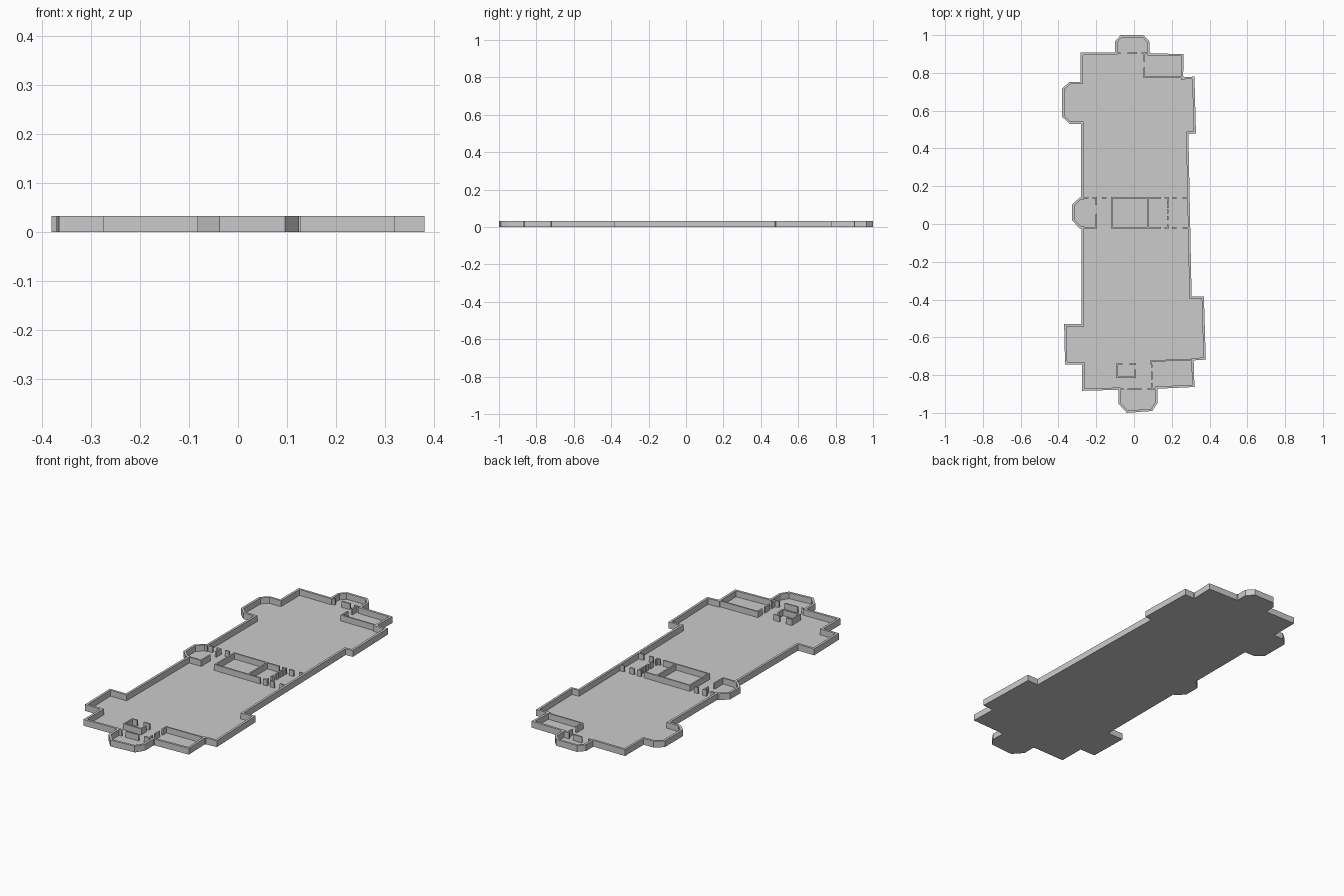
import bpy, bmesh
from mathutils import Vector

if "Cube" in bpy.data.objects:
    bpy.data.objects.remove(bpy.data.objects["Cube"])

H = 0.033        # wall height
FLOOR = 0.002    # slab thickness
OUTER = 0.012    # outer wall thickness
INNER = 0.008    # partition thickness

# Outer footprint, clockwise from the north bay
OUTLINE = [
    (-.10, .908), (-.10, .967), (-.07, 1), (.05, 1), (.083, .965), (.083, .903),
    (.263, .90), (.26, .778), (.32, .78), (.328, .48), (.288, .477),
    (.305, -.385), (.37, -.383), (.38, -.718), (.316, -.722), (.32, -.863),
    (.124, -.872), (.124, -.948), (.096, -.99), (-.038, -1), (-.083, -.95), (-.083, -.878),
    (-.275, -.883), (-.275, -.743), (-.365, -.743), (-.37, -.53), (-.277, -.53),
    (-.277, -.023), (-.288, -.023), (-.327, .018), (-.327, .103), (-.288, .14), (-.28, .14),
    (-.28, .53), (-.34, .53), (-.38, .567), (-.38, .718), (-.34, .753), (-.283, .753),
    (-.283, .908),
]


def finish(bm, name):
    bmesh.ops.recalc_face_normals(bm, faces=bm.faces)
    mesh = bpy.data.meshes.new(name)
    bm.to_mesh(mesh)
    bm.free()
    obj = bpy.data.objects.new(name, mesh)
    bpy.context.collection.objects.link(obj)
    return obj


def extrude_up(bm, height):
    ext = bmesh.ops.extrude_face_region(bm, geom=bm.faces[:])
    verts = [g for g in ext["geom"] if isinstance(g, bmesh.types.BMVert)]
    bmesh.ops.translate(bm, verts=verts, vec=(0, 0, height))


def inset(points, d):
    """Mitred inward offset of a clockwise loop."""
    pts = [Vector(p) for p in points]
    out = []
    for i, p in enumerate(pts):
        a = (p - pts[i - 1]).normalized()
        b = (pts[(i + 1) % len(pts)] - p).normalized()
        na, nb = Vector((a.y, -a.x)), Vector((b.y, -b.x))
        out.append(p + (na + nb) * d / (1 + na.dot(nb)))
    return out


def partitions(name, segments):
    """Upright wall strips along (x1, y1, x2, y2) segments."""
    bm = bmesh.new()
    for x1, y1, x2, y2 in segments:
        a, b = Vector((x1, y1)), Vector((x2, y2))
        t = (b - a).normalized() * INNER / 2
        n = Vector((-t.y, t.x))
        a, b = a - t, b + t
        bm.faces.new([bm.verts.new((*p, 0)) for p in (a - n, b - n, b + n, a + n)])
    extrude_up(bm, H)
    return finish(bm, name)


# Floor slab
bm = bmesh.new()
bm.faces.new([bm.verts.new((*p, 0)) for p in OUTLINE])
extrude_up(bm, FLOOR)
finish(bm, "floor")

# Continuous outer wall with all bays
bm = bmesh.new()
outer = [bm.verts.new((*p, 0)) for p in OUTLINE]
inner = [bm.verts.new((*p, 0)) for p in inset(OUTLINE, OUTER)]
for i in range(len(outer)):
    j = (i + 1) % len(outer)
    bm.faces.new((outer[i], outer[j], inner[j], inner[i]))
extrude_up(bm, H)
finish(bm, "outer_wall")

# Central cross-walls, door gaps left between pieces
N, S = .138, -.02
core = []
for y in (N, S):
    core += [(-.118, y, .14, y), (.165, y, .18, y), (.205, y, .222, y), (.262, y, .285, y)]
core += [(-.275, S, -.20, S), (-.275, N, -.245, N), (-.215, N, -.20, N),
         (-.165, N, -.15, N)]
core += [(-.118, S, -.118, N), (.072, S, .072, N)]
core += [(-.20, S, -.20, .05), (-.20, .105, -.20, N)]
core += [(.178, y, .178, y + .014) for y in (S, .025, .06, .09)] + [(.178, .115, .178, N)]
partitions("central_rooms", core)

# North corner room and bay opening
partitions("north_rooms", [
    (.055, .778, .26, .778), (.055, .778, .055, .825), (.055, .865, .055, .90),
    (-.10, .905, -.075, .905), (-.03, .905, .012, .905), (.045, .903, .083, .903),
])

# South corner room and bay opening
partitions("south_rooms", [
    (.092, -.724, .316, -.72), (.092, -.724, .093, -.755), (.093, -.785, .094, -.82),
    (.095, -.845, .096, -.872),
    (-.083, -.876, -.06, -.876), (-.03, -.875, .035, -.873), (.075, -.872, .124, -.871),
])

# Small free-standing closet
partitions("closet", [
    (-.09, -.81, .007, -.81), (-.09, -.81, -.09, -.743), (-.09, -.743, -.065, -.743),
    (-.02, -.743, .007, -.743), (.007, -.81, .007, -.775),
])
